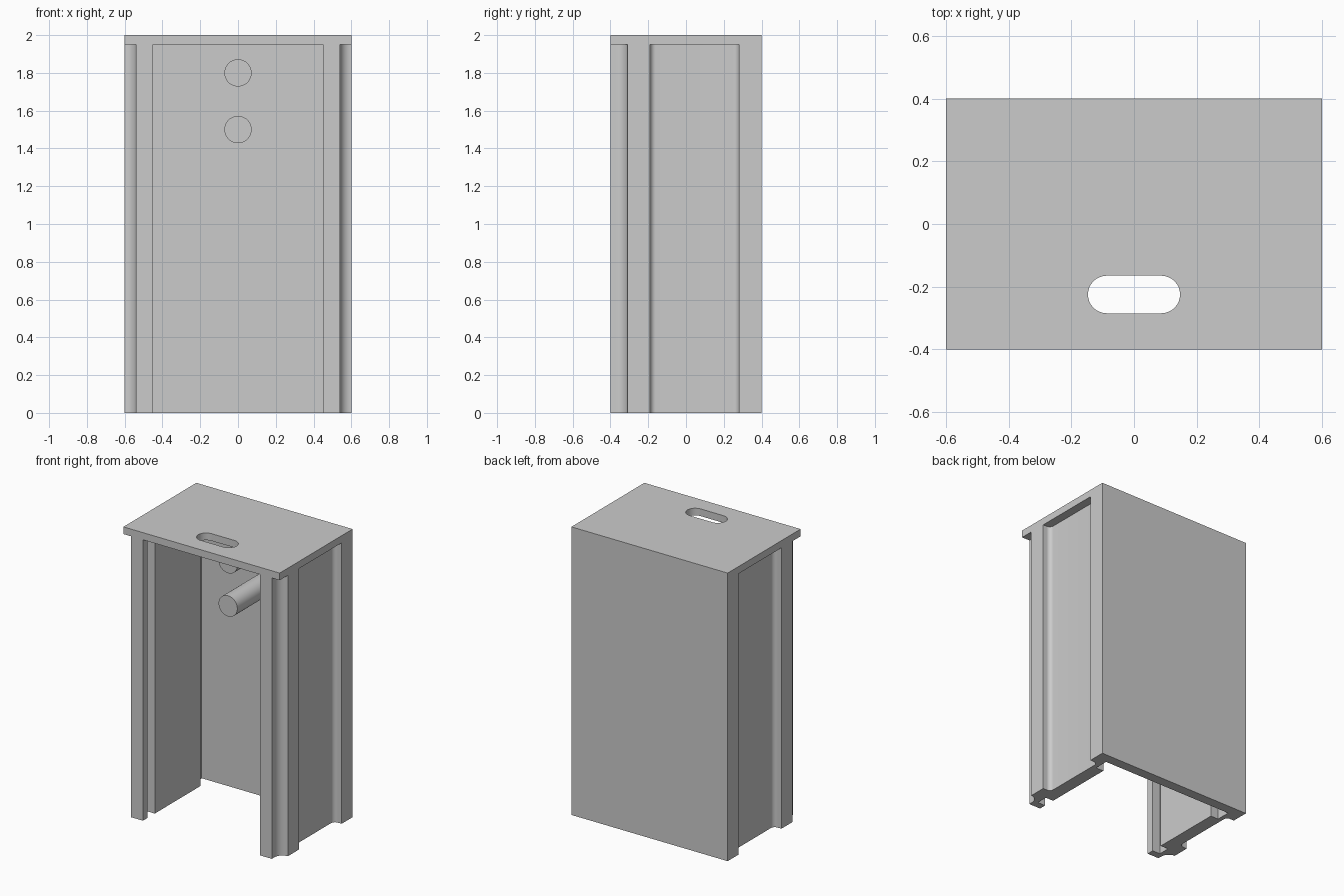
import bpy, bmesh
from math import pi, sin, cos, radians
from mathutils import Vector, Matrix

cube = bpy.data.objects.get("Cube")
if cube:
    bpy.data.objects.remove(cube, do_unlink=True)

# Single plain grey finish
grey = bpy.data.materials.new("plain_grey")
grey.use_nodes = True
color = (0.6, 0.6, 0.6, 1)
grey.diffuse_color = color
grey.node_tree.nodes["Principled BSDF"].inputs["Base Color"].default_value = color


def finish(name, bm):
    bmesh.ops.recalc_face_normals(bm, faces=bm.faces[:])
    mesh = bpy.data.meshes.new(name)
    bm.to_mesh(mesh)
    bm.free()
    mesh.materials.append(grey)
    obj = bpy.data.objects.new(name, mesh)
    bpy.context.collection.objects.link(obj)
    bpy.ops.object.select_all(action="DESELECT")
    obj.select_set(True)
    bpy.context.view_layer.objects.active = obj
    bpy.ops.object.shade_smooth_by_angle(angle=radians(30))
    return obj


def prism(name, loops, bottom, top):
    """Fill closed outlines (inner ones become holes) and extrude them upward."""
    bm = bmesh.new()
    for loop in loops:
        verts = [bm.verts.new((x, y, bottom)) for x, y in loop]
        for a, b in zip(verts, verts[1:] + verts[:1]):
            bm.edges.new((a, b))
    bmesh.ops.triangle_fill(bm, use_beauty=True, edges=bm.edges[:], normal=Vector((0, 0, 1)))
    extruded = bmesh.ops.extrude_face_region(bm, geom=bm.faces[:], use_keep_orig=True)
    moved = [v for v in extruded["geom"] if isinstance(v, bmesh.types.BMVert)]
    bmesh.ops.translate(bm, verts=moved, vec=(0, 0, top - bottom))
    return finish(name, bm)


def arc(cx, cy, r, start, end, steps=10):
    angles = [radians(start + (end - start) * i / steps) for i in range(steps + 1)]
    return [(cx + r * cos(a), cy + r * sin(a)) for a in angles]


# Shell: back panel and two side walls with coved ridges and inner grooves
half = [(0.6, 0.4), (0.6, 0.28), (0.57, 0.28)]
half += arc(0.57, 0.25, 0.03, 90, 180)              # cove beside the rear pillar
half += arc(0.57, -0.16, 0.03, 180, 270)            # cove behind the front ridge
half += [(0.6, -0.19), (0.6, -0.31)]
half += arc(0.6, -0.37, 0.06, 90, 180)[1:]          # cove in front of the ridge
half += [(0.54, -0.4), (0.45, -0.4), (0.45, -0.35), (0.51, -0.35),
         (0.51, -0.27), (0.45, -0.27), (0.45, 0.23), (0.51, 0.23), (0.51, 0.33)]
shell = half + [(-x, y) for x, y in reversed(half)]
prism("shell_walls", [shell], 0, 1.95)

# Top slab with a rounded slot
slab = [(-0.6, -0.4), (0.6, -0.4), (0.6, 0.4), (-0.6, 0.4)]
slot = arc(0.087, -0.225, 0.06, -90, 90, 16) + arc(-0.087, -0.225, 0.06, 90, 270, 16)
prism("top_slab", [slab, slot], 1.95, 2)

# Two round pegs reaching forward from the back panel
front, back = -0.11, 0.34
for name, z in (("upper_peg", 1.8), ("lower_peg", 1.5)):
    bm = bmesh.new()
    place = Matrix.Translation((0, (front + back) / 2, z)) @ Matrix.Rotation(pi / 2, 4, "X")
    bmesh.ops.create_cone(bm, cap_ends=True, segments=48, radius1=0.072, radius2=0.072,
                          depth=back - front, matrix=place)
    finish(name, bm)
